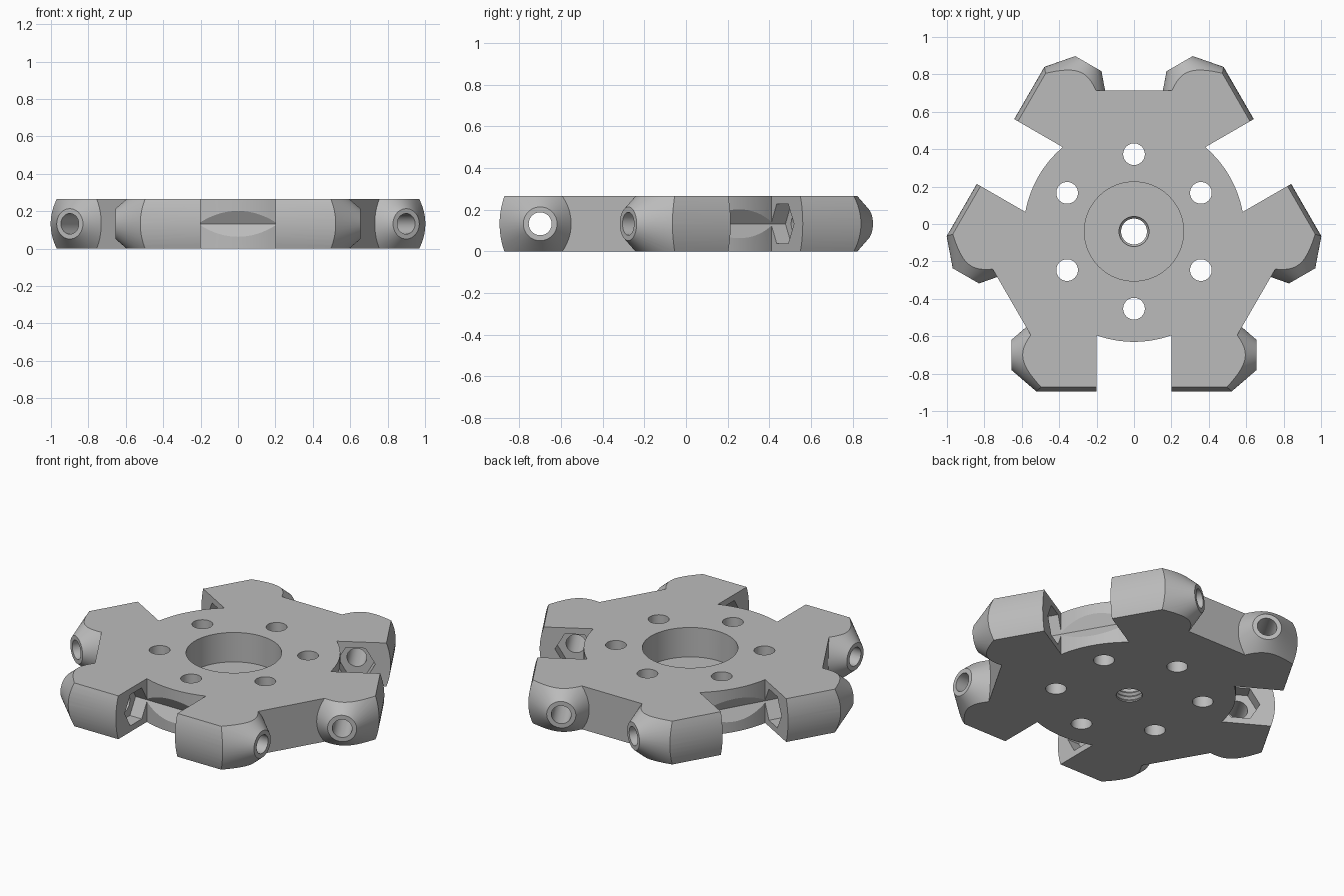
import bpy, bmesh, math
from mathutils import Matrix, Vector

HEIGHT = 0.265
MID = HEIGHT / 2
SLOT = 0.2          # half width of the slot between two clamp blocks
RADIUS = 0.59       # hub radius visible at the bottom of each slot
AXIS_Y = -0.66      # clamp bolt line
FRONT = -0.855      # outermost point of a clamp block
THIRDS = [Matrix.Rotation(math.radians(a), 4, 'Z') for a in (0, 120, 240)]

if "Cube" in bpy.data.objects:
    bpy.data.objects.remove(bpy.data.objects["Cube"])

metal = bpy.data.materials.new("plain grey")
metal.use_nodes = True
GREY = (0.5, 0.5, 0.5, 1)
metal.diffuse_color = GREY
metal.node_tree.nodes["Principled BSDF"].inputs["Base Color"].default_value = GREY


def make_object(name, bm):
    bm.normal_update()
    mesh = bpy.data.meshes.new(name)
    bm.to_mesh(mesh)
    bm.free()
    mesh.materials.append(metal)
    obj = bpy.data.objects.new(name, mesh)
    bpy.context.collection.objects.link(obj)
    return obj


def loft(bm, rings):
    """Closed solid through rings of points, counter-clockwise about its direction."""
    rings = [[bm.verts.new(p) for p in ring] for ring in rings]
    count = len(rings[0])
    for a, b in zip(rings, rings[1:]):
        for i in range(count):
            j = (i + 1) % count
            bm.faces.new((a[i], a[j], b[j], b[i]))
    bm.faces.new(rings[0][::-1])
    bm.faces.new(rings[-1])


def prism(bm, points, direction):
    points = [Vector(p) for p in points]
    loft(bm, [points, [p + Vector(direction) for p in points]])


def lathe(bm, profile, matrix, sides=64):
    """Solid of revolution about local z from (radius, z) pairs."""
    angles = [math.tau * i / sides for i in range(sides)]
    loft(bm, [[matrix @ Vector((r * math.cos(a), r * math.sin(a), z)) for a in angles]
              for r, z in profile])


def boolean(obj, other, operation):
    mod = obj.modifiers.new("cut", 'BOOLEAN')
    mod.operation = operation
    mod.solver = 'EXACT'
    mod.object = other
    graph = bpy.context.evaluated_depsgraph_get()
    result = bpy.data.meshes.new_from_object(obj.evaluated_get(graph))
    obj.modifiers.clear()
    obj.data = result
    bpy.data.objects.remove(other)


ALONG_X = Matrix.Translation((0, AXIS_Y, MID)) @ Matrix.Rotation(math.pi / 2, 4, 'Y')

# Hub plate: three flat walls joined by three short front edges
wall, cut_y = 0.755, -0.7
corner_x = (wall + cut_y / 2) / math.cos(math.pi / 6)
bm = bmesh.new()
prism(bm, [m @ Vector((x, cut_y, -0.02)) for m in THIRDS for x in (-corner_x, corner_x)],
      (0, 0, HEIGHT + 0.04))
plate = make_object("hub_plate", bm)

# Clamp block: slab with a bowed front, tapered by a cone around the bolt
bow, spare = 0.023, 0.03
bow_radius = (MID ** 2 + bow ** 2) / (2 * bow)
half = math.asin((MID + spare) / bow_radius)
front = []
for i in range(13):
    t = half * (1 - i / 6)
    front.append((FRONT + bow_radius * (1 - math.cos(t)), MID + bow_radius * math.sin(t)))
back = [(-0.4, -spare), (-0.4, HEIGHT + spare)]
bm = bmesh.new()
prism(bm, [(0.1, y, z) for y, z in front + back], (0.6, 0, 0))
block = make_object("clamp_block", bm)

tip_x, tip_r, taper = 0.655, 0.081, 0.86
bm = bmesh.new()
lathe(bm, [(tip_r + taper * (tip_x - 0.05), 0.05), (tip_r, tip_x)], ALONG_X, 96)
boolean(block, make_object("boss_cone", bm), 'INTERSECT')

# Mirror the block across its slot and repeat it on all three arms
bm = bmesh.new()
for m in THIRDS:
    for side in (1, -1):
        copy = block.data.copy()
        copy.transform(m @ Matrix.Diagonal((side, 1, 1, 1)))
        if side < 0:
            copy.flip_normals()
        bm.from_mesh(copy)
        bpy.data.meshes.remove(copy)
bpy.data.objects.remove(block)
boolean(plate, make_object("clamp_blocks", bm), 'UNION')

# Trim everything to the flat top and bottom
bm = bmesh.new()
prism(bm, [(-2, -2, 0), (2, -2, 0), (2, 2, 0), (-2, 2, 0)], (0, 0, HEIGHT))
boolean(plate, make_object("height_trim", bm), 'INTERSECT')

# Slots ending in an arc on the hub radius
sweep = math.asin(SLOT / RADIUS)
arc = [(RADIUS * math.sin(t), -RADIUS * math.cos(t))
       for t in (sweep * (1 - i / 8) for i in range(17))]
slot = [(-SLOT, -1), (SLOT, -1)] + arc
bm = bmesh.new()
for m in THIRDS:
    prism(bm, [m @ Vector((x, y, -0.1)) for x, y in slot], (0, 0, HEIGHT + 0.2))
boolean(plate, make_object("slots", bm), 'DIFFERENCE')

# Round holes: clamp bolts, mounting circle, centre recess with threaded bore
bm = bmesh.new()
for m in THIRDS:
    lathe(bm, [(0.055, -0.8), (0.055, 0.8)], m @ ALONG_X, 48)
for k in range(6):
    a = math.radians(30 + 60 * k)
    lathe(bm, [(0.058, -0.1), (0.058, HEIGHT + 0.1)],
          Matrix.Translation((0.413 * math.cos(a), 0.413 * math.sin(a), 0)), 48)
floor = 0.085
bore = [(0.08 if i % 2 else 0.069, -0.02 + 0.0125 * i) for i in range(8)]
lathe(bm, bore + [(0.08, floor), (0.265, floor), (0.265, HEIGHT + 0.1)],
      Matrix.Identity(4), 96)
boolean(plate, make_object("round_holes", bm), 'DIFFERENCE')

# Hexagonal nut pockets opening into the slots
bm = bmesh.new()
turn = Matrix.Rotation(math.pi / 2, 4, 'Z')
for m in THIRDS:
    lathe(bm, [(0.11, -SLOT - 0.08), (0.11, SLOT + 0.08)], m @ ALONG_X @ turn, 6)
boolean(plate, make_object("nut_pockets", bm), 'DIFFERENCE')

# Centre the part and smooth the curved faces
plate.data.transform(Matrix.Translation((0, -0.04, 0)))
plate.data.materials.clear()
plate.data.materials.append(metal)
bpy.ops.object.select_all(action='DESELECT')
plate.select_set(True)
bpy.context.view_layer.objects.active = plate
bpy.ops.object.shade_smooth_by_angle(angle=math.radians(20))
